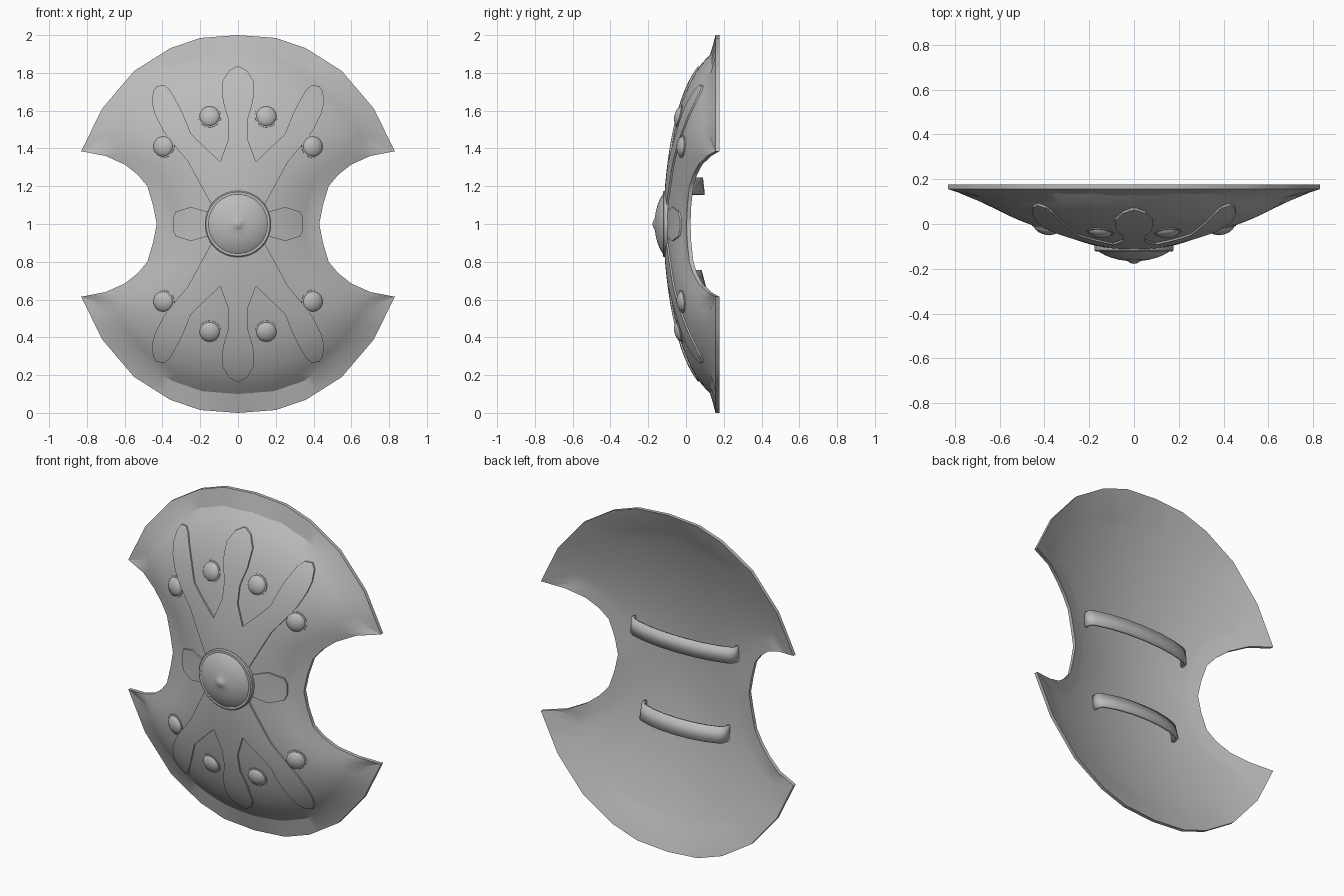
import bpy, bmesh, math
from mathutils import Vector

cube = bpy.data.objects.get("Cube")
if cube:
    bpy.data.objects.remove(cube, do_unlink=True)

steel = bpy.data.materials.new("grey_steel")
steel.use_nodes = True
GREY = (0.5, 0.5, 0.5, 1)
steel.diffuse_color = GREY
steel.node_tree.nodes["Principled BSDF"].inputs["Base Color"].default_value = GREY


def dome(x, z):
    """Depth of the shield face; z is measured from the middle."""
    r2 = x * x + z * z
    waist = 0.06 + 0.47 * math.exp(-(z / 0.3) ** 2)
    return -0.11 + 0.2 * r2 + 0.18 * r2**4 + waist * x**2


def bowl(x, z):
    """Depth of the shallower, smooth back of the shield."""
    waist = 0.045 + 0.11 * math.exp(-(z / 0.25) ** 2)
    return max(-0.052 + 0.229 * (x * x + z * z) + waist * x**2, dome(x, z) + 0.008)


def finish(name, bm):
    bmesh.ops.recalc_face_normals(bm, faces=bm.faces)
    mesh = bpy.data.meshes.new(name)
    bm.to_mesh(mesh)
    bm.free()
    mesh.materials.append(steel)
    obj = bpy.data.objects.new(name, mesh)
    bpy.context.collection.objects.link(obj)
    obj.location.z = 1
    bpy.ops.object.select_all(action="DESELECT")
    obj.select_set(True)
    bpy.context.view_layer.objects.active = obj
    bpy.ops.object.shade_smooth_by_angle(angle=math.radians(26))
    return obj


def add_grid(bm, rows, mirror_z=True):
    """Skin rows of points, repeated across the mirror planes."""
    for sx in (1, -1):
        for sz in (1, -1) if mirror_z else (1,):
            vs = [[bm.verts.new((p[0] * sx, p[1], p[2] * sz)) for p in r] for r in rows]
            for a, b in zip(vs, vs[1:]):
                for i in range(len(a) - 1):
                    bm.faces.new((a[i], a[i + 1], b[i + 1], b[i]))


def weld(bm):
    bmesh.ops.remove_doubles(bm, verts=bm.verts, dist=0.0005)


def refine(points, n):
    pts = [Vector(p) for p in points]
    out = [a.lerp(b, i / n) for a, b in zip(pts, pts[1:]) for i in range(n)]
    return out + [pts[-1]]


# Shield body: domed quarter patch with a flared rim, mirrored four ways
N = 3
rim_arc = refine([(0, .156, 1), (.2, .156, .985), (.36, .156, .93), (.55, .156, .81),
                  (.72, .156, .61), (.83, .156, .385)], N)
rim_bite = refine([(.43, .003, 0), (.45, .007, .1), (.48, .018, .2), (.53, .037, .26),
                   (.6, .066, .315), (.7, .112, .36), (.83, .156, .385)], N)
arc = refine([(0, .9), (.19, .885), (.35, .83), (.5, .725), (.63, .58), (.72, .42)], N)
bite = refine([(.37, 0), (.385, .1), (.41, .2), (.45, .28), (.51, .345), (.6, .385), (.72, .42)], N)
patch = []
ns, nt = len(arc) - 1, len(bite) - 1
for j in range(nt + 1):
    t, row = j / nt, []
    for i in range(ns + 1):
        s = i / ns
        base, left = Vector((.37 * s, 0)), Vector((0, .9 * t))
        corners = s * (1 - t) * bite[0] + (1 - s) * t * arc[0] + s * t * arc[-1]
        row.append(base * (1 - t) + arc[i] * t + left * (1 - s) + bite[j] * s - corners)
    patch.append(row)
shield = bmesh.new()
edge = Vector((0, 0.021, 0))
for depth, shift in ((dome, 0), (bowl, 1)):
    rows = [[(p.x, depth(p.x, p.y), p.y) for p in row] for row in patch]
    add_grid(shield, rows)
    add_grid(shield, [rows[-1], [p + edge * shift for p in rim_arc]])
    add_grid(shield, [[r[-1] for r in rows], [p + edge * shift for p in rim_bite]])
for rim in (rim_arc, rim_bite):
    add_grid(shield, [rim, [p + edge for p in rim]])
weld(shield)
finish("shield_body", shield)

# Raised petal ornament: strips given as pairs of edge points
petals = [
    [((0, .1), (.05, .1)), ((0, .33), (.095, .33)), ((0, .45), (.05, .45)),
     ((0, .55), (.05, .55)), ((0, .65), (.08, .65)), ((0, .75), (.085, .75)),
     ((0, .81), (.05, .81)), ((0, .835), (.015, .83))],
    [((.05, .1), (.14, .1)), ((.095, .33), (.265, .33)), ((.19, .42), (.34, .42)),
     ((.25, .48), (.4, .5)), ((.29, .58), (.44, .58)), ((.32, .64), (.455, .64)),
     ((.36, .71), (.45, .7)), ((.39, .735), (.43, .73))],
    [((.1, 0), (.1, .05)), ((.18, 0), (.18, .07)), ((.25, 0), (.25, .09)),
     ((.33, 0), (.33, .065)), ((.345, 0), (.345, .03))],
]
ornament = bmesh.new()
for strip in petals:
    sides = [refine(side, 4) for side in zip(*strip)]
    grid = []
    for a, b in zip(*sides):
        flat = [a.lerp(b, k / 4) for k in range(5)]
        grid.append([(p.x, dome(p.x, p.y) - 0.009, p.y) for p in flat])
    add_grid(ornament, grid)
weld(ornament)
bmesh.ops.recalc_face_normals(ornament, faces=ornament.faces)
raised = bmesh.ops.extrude_face_region(ornament, geom=ornament.faces[:], use_keep_orig=True)
sunk = [e for e in raised["geom"] if isinstance(e, bmesh.types.BMVert)]
bmesh.ops.translate(ornament, verts=sunk, vec=(0, 0.013, 0))
finish("petal_ornament", ornament)


def lathe(name, profile, x, z, depth, segments):
    """Spin (radius, height) points about the dome normal at x, z."""
    e = 0.01
    normal = Vector(((dome(x + e, z) - dome(x - e, z)) / (2 * e), -1,
                     (dome(x, z + e) - dome(x, z - e)) / (2 * e)))
    bm = bmesh.new()
    turn = Vector((0, 0, 1)).rotation_difference(normal)
    origin = Vector((x, depth, z))
    rings = []
    for k in range(segments + 1):
        a = math.tau * k / segments
        rings.append([bm.verts.new(origin + turn @ Vector((r * math.cos(a), r * math.sin(a), h)))
                      for r, h in profile])
    for a, b in zip(rings, rings[1:]):
        for i in range(len(profile) - 1):
            bm.faces.new((a[i], a[i + 1], b[i + 1], b[i]))
    weld(bm)
    finish(name, bm)


# Central boss with a rim and a small tip
lathe("central_boss", [(.176, -.018), (.176, .003), (.17, .009), (.157, .009), (.153, .012),
                       (.13, .025), (.1, .037), (.065, .046), (.036, .05), (.028, .053),
                       (.014, .061), (0, .064)], 0, 0, -.114, 32)

# Eight round studs
for sx, side in ((1, "left"), (-1, "right")):
    for sz, level in ((1, "upper"), (-1, "lower")):
        for x, z, place in ((.395, .41, "outer"), (.15, .57, "inner")):
            x, z = x * sx, z * sz
            lathe(f"{level}_{side}_{place}_stud",
                  [(.062, -.012), (.061, .006), (.053, .007), (.05, .012), (.042, .018),
                   (.028, .025), (.012, .028), (0, .029)], x, z, dome(x, z) + 0.004, 20)

# Two bowed straps across the back, their feet set into the plate
for name, z, half, tilt in (("upper_strap", .2, .34, .005), ("lower_strap", -.29, .275, .012)):
    foot = bowl(half, z) - 0.004
    bow = [(0, .088), (.35, .083), (.65, .068), (.9, .045), (.98, .03), (1, foot)]
    path = [[(half * u, y - tilt * k, z + .045 * k) for u, y in bow] for k in (1, -1)]
    strap = bmesh.new()
    add_grid(strap, path, mirror_z=False)
    weld(strap)
    obj = finish(name, strap)
    solid = obj.modifiers.new("thickness", "SOLIDIFY")
    solid.thickness, solid.offset = 0.014, 0
